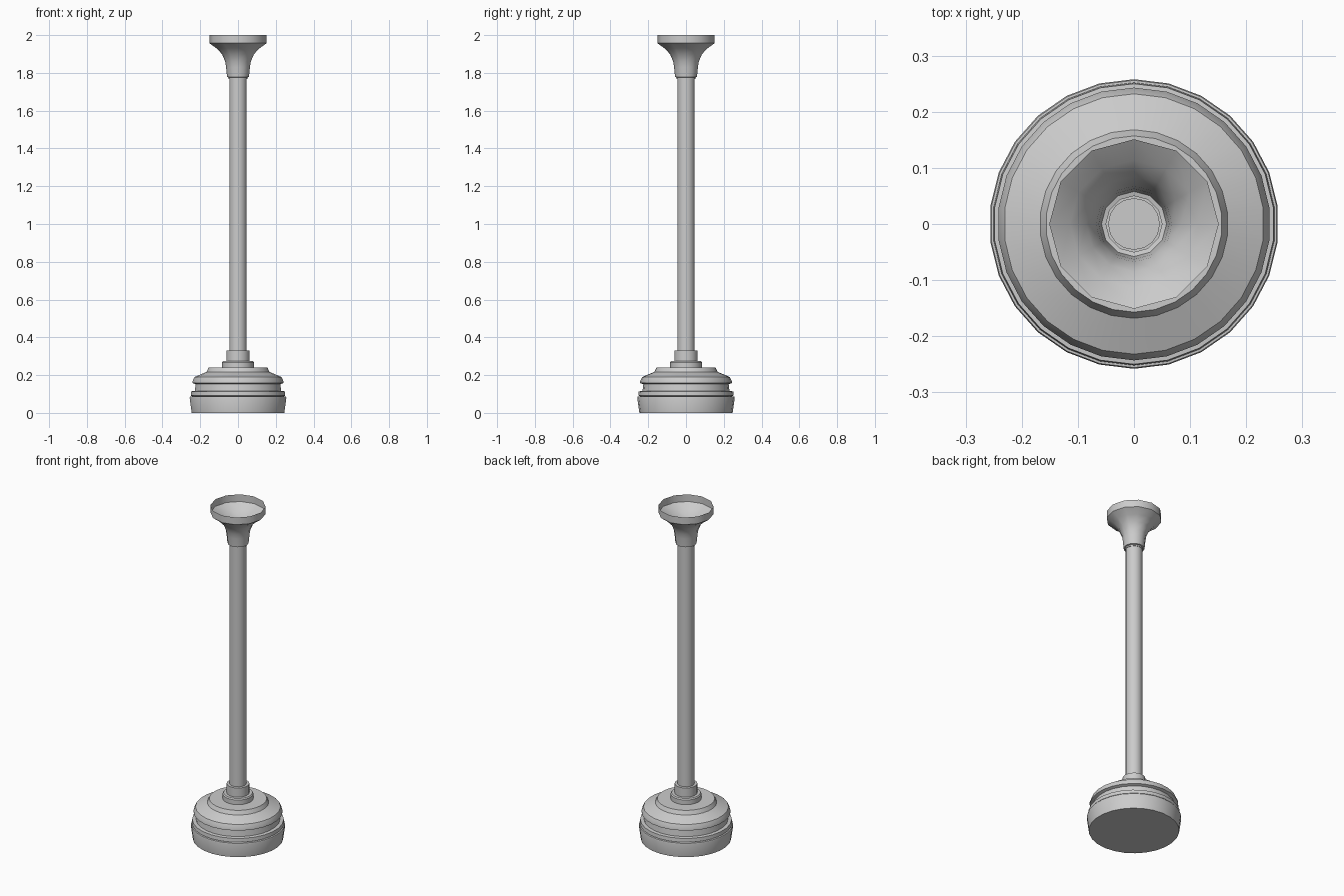
import bpy, bmesh
from math import sin, cos, pi, radians

if "Cube" in bpy.data.objects:
    bpy.data.objects.remove(bpy.data.objects["Cube"])


def lathe(name, profile, sides, cap_bottom=False, cap_top=False):
    """Revolve (radius, z) points about z, with a vertex facing +y."""
    bm = bmesh.new()
    rings = []
    for r, z in profile:
        rings.append([bm.verts.new((-r * sin(2 * pi * i / sides),
                                    r * cos(2 * pi * i / sides), z))
                      for i in range(sides)])
    for a, b in zip(rings, rings[1:]):
        for i in range(sides):
            j = (i + 1) % sides
            bm.faces.new((a[i], a[j], b[j], b[i]))
    if cap_bottom:
        bm.faces.new(rings[0][::-1])
    if cap_top:
        bm.faces.new(rings[-1])
    mesh = bpy.data.meshes.new(name)
    bm.to_mesh(mesh)
    bm.free()
    obj = bpy.data.objects.new(name, mesh)
    bpy.context.collection.objects.link(obj)
    bpy.ops.object.select_all(action='DESELECT')
    obj.select_set(True)
    bpy.context.view_layer.objects.active = obj
    bpy.ops.object.shade_smooth_by_angle(angle=radians(32))
    return obj


# Stepped, weighted foot
lathe("base", [(0.247, 0), (0.258, 0.08), (0.256, 0.087), (0.244, 0.088),
               (0.252, 0.092), (0.250, 0.114), (0.230, 0.116), (0.226, 0.152),
               (0.243, 0.158), (0.243, 0.166), (0.232, 0.190), (0.168, 0.217),
               (0.157, 0.240)], 26, cap_bottom=True, cap_top=True)

# Two collars where the pole enters the foot
lathe("lower_collar", [(0.084, 0.238), (0.084, 0.268), (0.079, 0.275)],
      20, cap_bottom=True, cap_top=True)
lathe("upper_collar", [(0.062, 0.270), (0.062, 0.330)],
      20, cap_bottom=True, cap_top=True)

# Long straight pole
lathe("pole", [(0.046, 0.30), (0.046, 1.775)], 16, cap_bottom=True, cap_top=True)

# Open flared cup, thin walled
lathe("cup", [(0.050, 1.768), (0.050, 1.776), (0.058, 1.778), (0.063, 1.83),
              (0.068, 1.86), (0.085, 1.90), (0.114, 1.93), (0.151, 1.957),
              (0.151, 2.0)], 12, cap_bottom=True)
